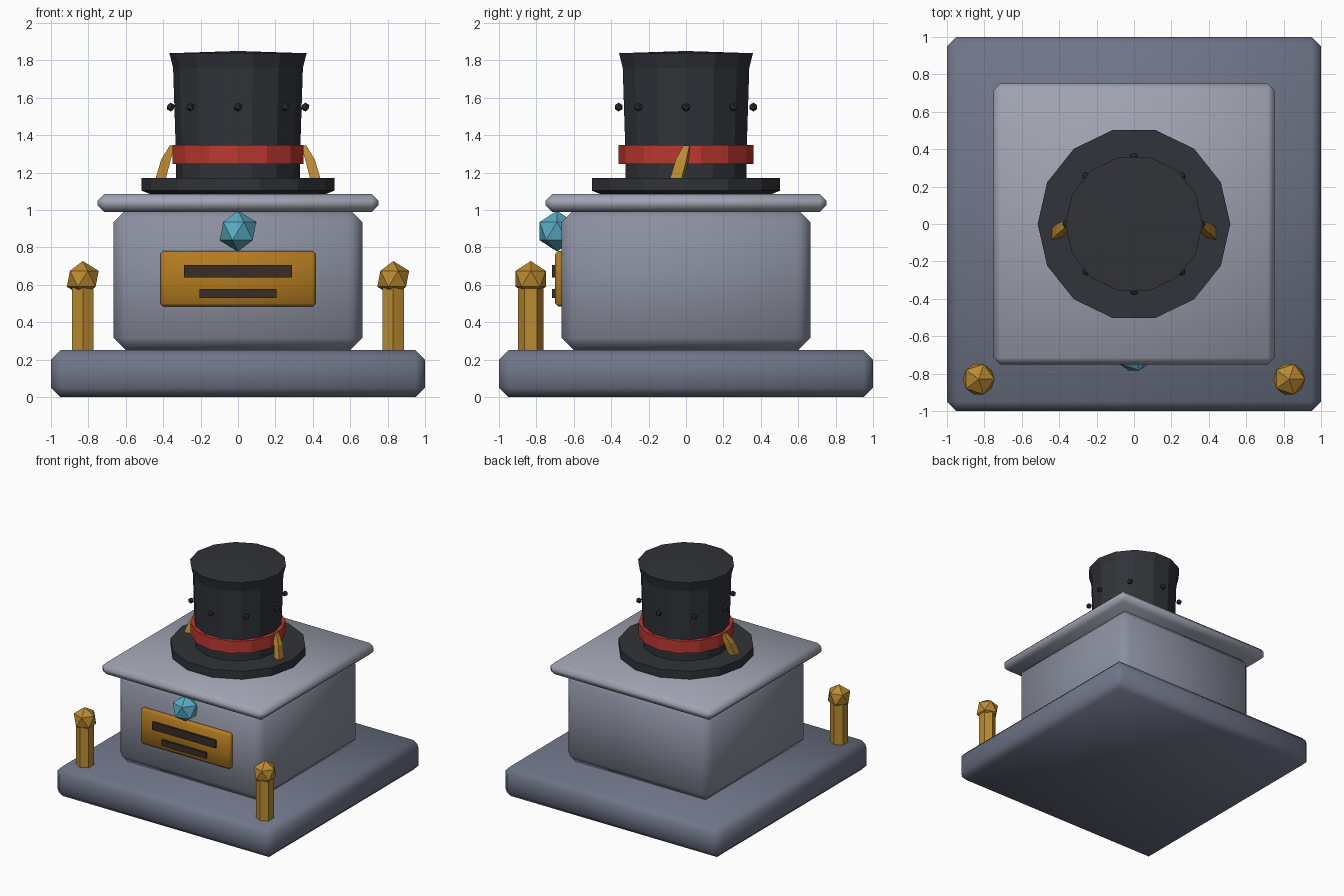
import bpy, bmesh, math

if "Cube" in bpy.data.objects:
    bpy.data.objects.remove(bpy.data.objects["Cube"])

COLORS = {
    "slate": (0.16, 0.18, 0.25), "stone": (0.26, 0.28, 0.35), "pale_stone": (0.35, 0.37, 0.44),
    "felt": (0.03, 0.033, 0.04), "ribbon": (0.5, 0.04, 0.03), "gold": (0.5, 0.26, 0.03),
    "bronze": (0.45, 0.2, 0.015), "gem": (0.1, 0.42, 0.56), "engraving": (0.04, 0.025, 0.02),
}
MATS = {}
for key, c in COLORS.items():
    MATS[key] = bpy.data.materials.new(key)
    MATS[key].diffuse_color = (*c, 1)


def finish(name, bm, mat, smooth=False):
    bmesh.ops.recalc_face_normals(bm, faces=bm.faces)
    me = bpy.data.meshes.new(name)
    bm.to_mesh(me)
    bm.free()
    ob = bpy.data.objects.new(name, me)
    bpy.context.collection.objects.link(ob)
    me.materials.append(MATS[mat])
    for p in me.polygons:
        p.use_smooth = smooth
    return ob


def box(name, x, y, z, mat, bevel=0.0):
    """Box from (min, max) ranges, with an optional one-step chamfer."""
    bm = bmesh.new()
    bmesh.ops.create_cube(bm, size=1)
    for v in bm.verts:
        v.co = [sum(r) / 2 + c * (r[1] - r[0]) for r, c in zip((x, y, z), v.co)]
    if bevel:
        bmesh.ops.bevel(bm, geom=bm.edges[:], offset=bevel, segments=1,
                        affect='EDGES', profile=0.5)
    return finish(name, bm, mat, smooth=bevel > 0)


def lathe(name, profile, sides, mat, centre=(0, 0), phase=0.0):
    """Closed turned shape from (radius, z) points; radius 0 makes a pole."""
    bm = bmesh.new()
    rings = []
    for r, z in profile:
        n = sides if r > 0 else 1
        rings.append([bm.verts.new((centre[0] + r * math.cos(phase + math.tau * i / sides),
                                    centre[1] + r * math.sin(phase + math.tau * i / sides), z))
                      for i in range(n)])
    for a, b in zip(rings, rings[1:]):
        for i in range(sides):
            j = (i + 1) % sides
            quad = [a[i % len(a)], a[j % len(a)], b[j % len(b)], b[i % len(b)]]
            bm.faces.new(list(dict.fromkeys(quad)))
    for ring in (rings[0], rings[-1]):
        if len(ring) > 1:
            bm.faces.new(ring)
    return finish(name, bm, mat)


def ico(name, centre, r, mat):
    bm = bmesh.new()
    bmesh.ops.create_icosphere(bm, subdivisions=1, radius=r)
    bmesh.ops.translate(bm, verts=bm.verts, vec=centre)
    return finish(name, bm, mat)


# Pedestal
box("base_slab", (-1, 1), (-1, 1), (0, 0.25), "slate", 0.05)
box("pedestal_block", (-0.665, 0.665), (-0.665, 0.665), (0.25, 1.0), "stone", 0.065)
box("pedestal_cap", (-0.75, 0.75), (-0.75, 0.75), (0.99, 1.085), "pale_stone", 0.035)

# Front plaque with two engraved bars and a gem
box("plaque", (-0.415, 0.415), (-0.70, -0.65), (0.485, 0.78), "bronze", 0.015)
box("plaque_upper_bar", (-0.29, 0.29), (-0.717, -0.69), (0.64, 0.705), "engraving")
box("plaque_lower_bar", (-0.205, 0.205), (-0.717, -0.69), (0.53, 0.578), "engraving")
ico("gem", (0, -0.69, 0.887), 0.109, "gem")

# Hat: brim, flared crown with slightly domed top, ribbon
lathe("hat_brim", [(0.47, 1.085), (0.515, 1.103), (0.515, 1.17)], 14, "felt")
lathe("hat_crown", [(0.33, 1.12), (0.332, 1.3), (0.347, 1.76), (0.367, 1.838), (0, 1.85)],
      14, "felt")
lathe("hat_ribbon", [(0.36, 1.246), (0.36, 1.348)], 14, "ribbon", phase=math.pi / 2)

# Ring of studs round the crown
for i in range(8):
    a = math.tau * i / 8
    ico(f"hat_stud_{i + 1}", (0.36 * math.cos(a), 0.36 * math.sin(a), 1.55), 0.024, "felt")

for s, side in ((-1, "left"), (1, "right")):
    # Bollard with a faceted knob
    lathe(f"{side}_post", [(0.067, 0.24), (0.067, 0.63)], 6, "gold",
          centre=(s * 0.83, -0.83), phase=math.pi / 2)
    ico(f"{side}_post_knob", (s * 0.83, -0.83, 0.632), 0.095, "gold")

    # Curved gold clasp leaning from the brim onto the ribbon
    bm = bmesh.new()
    path = [(0.425, -0.065, 1.085, 0.034), (0.41, -0.045, 1.18, 0.034),
            (0.385, -0.02, 1.27, 0.032), (0.35, 0.005, 1.345, 0.018)]
    rings = [[bm.verts.new((s * (x + dx * r * 0.8), y + dy * r * 1.2, z))
              for dx, dy in ((1, 0.6), (-1, 0.9), (-1, -0.6), (1, -0.9))]
             for x, y, z, r in path]
    for a, b in zip(rings, rings[1:]):
        for i in range(4):
            j = (i + 1) % 4
            bm.faces.new((a[i], a[j], b[j], b[i]))
    bm.faces.new(rings[0])
    bm.faces.new(rings[-1])
    finish(f"{side}_hat_clasp", bm, "gold")

for m in bpy.data.materials:
    if m.users and not m.is_grease_pencil:
        m.use_nodes = True
        m.node_tree.nodes["Principled BSDF"].inputs["Base Color"].default_value = m.diffuse_color
